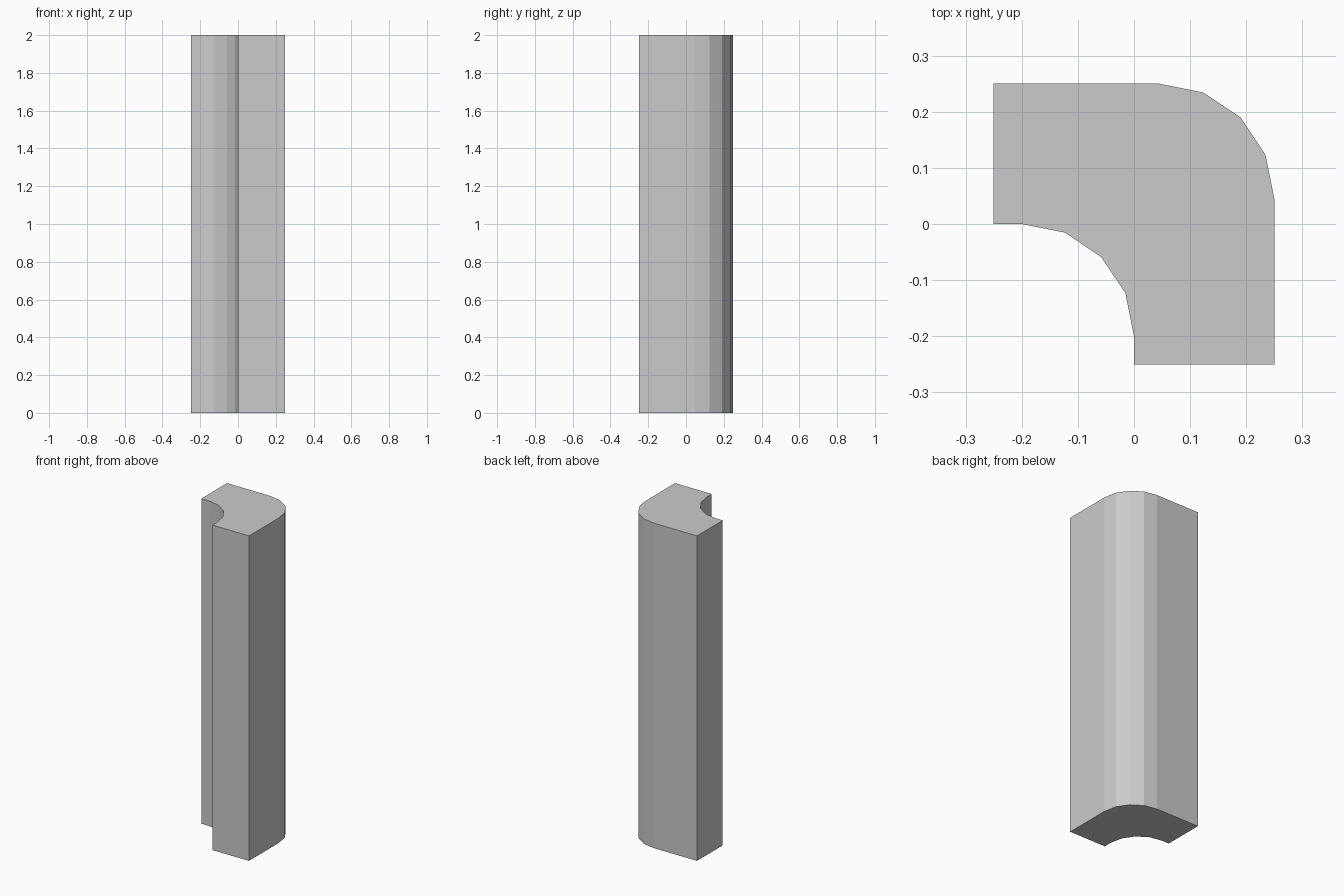
import bpy, bmesh
from math import cos, sin, pi

if "Cube" in bpy.data.objects:
    bpy.data.objects.remove(bpy.data.objects["Cube"])

HEIGHT = 2.0
HALF = 0.25
STEPS = 4


def arc(centre, radius):
    """Quarter arc from the +x direction to the +y direction."""
    return [(centre + radius * cos(i * pi / 2 / STEPS),
             centre + radius * sin(i * pi / 2 / STEPS)) for i in range(STEPS + 1)]


# Curved wall corner: rounded outer side, concave inner side, square ends
outer = arc(0.045, HALF - 0.045)
inner = arc(-0.2, 0.2)
profile = ([(HALF, -HALF)] + outer + [(-HALF, HALF), (-HALF, 0)]
           + inner[::-1] + [(0, -HALF)])

# Extrude the profile into a solid block
bm = bmesh.new()
base = bm.faces.new([bm.verts.new((x, y, 0)) for x, y in profile])
top = bmesh.ops.extrude_face_region(bm, geom=[base], use_keep_orig=True)
bmesh.ops.translate(bm, vec=(0, 0, HEIGHT),
                    verts=[g for g in top["geom"] if isinstance(g, bmesh.types.BMVert)])
bmesh.ops.recalc_face_normals(bm, faces=bm.faces)

mesh = bpy.data.meshes.new("wall_corner")
bm.to_mesh(mesh)
bm.free()
bpy.context.collection.objects.link(bpy.data.objects.new("wall_corner", mesh))
